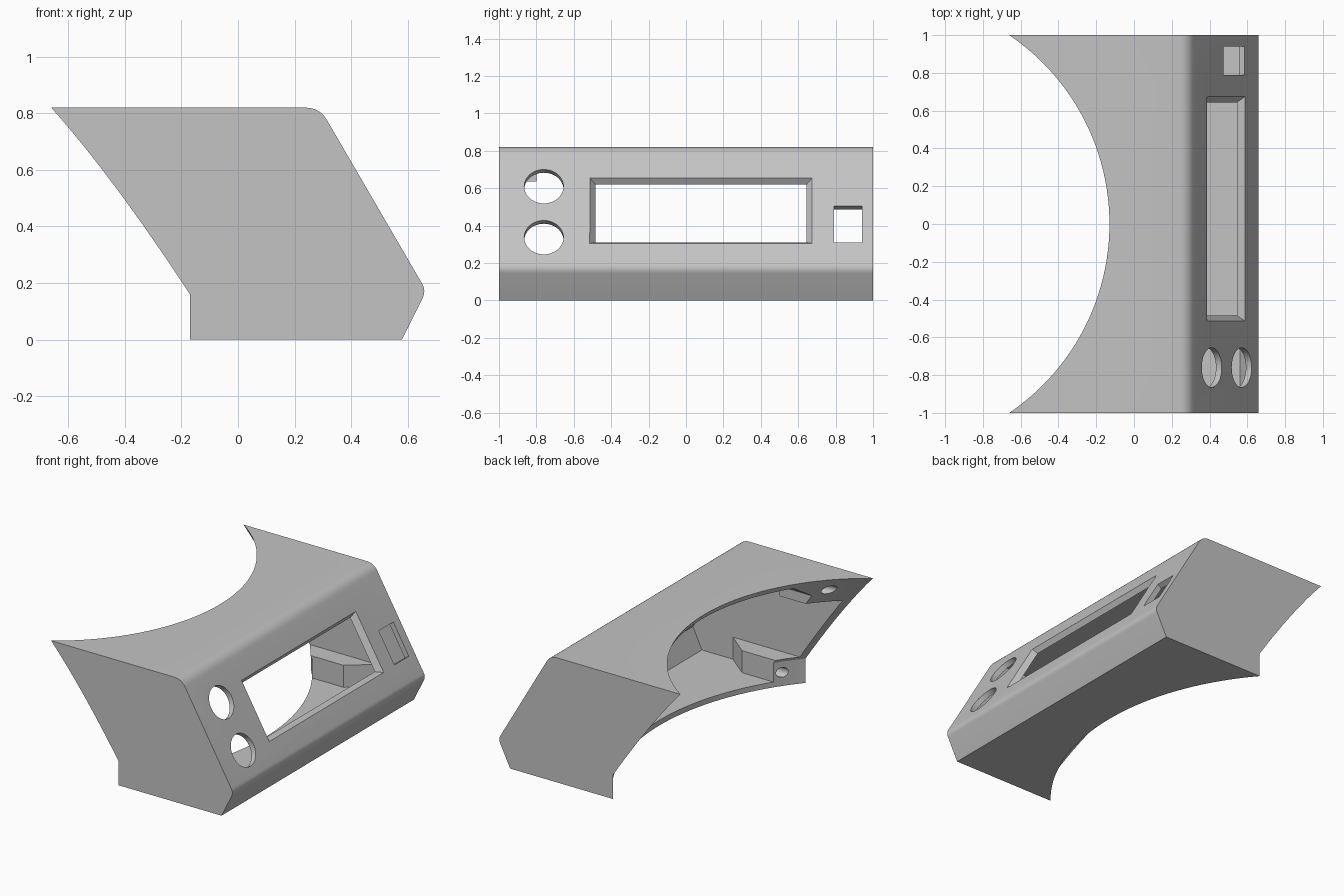
import bpy, bmesh, math
from mathutils import Matrix, Vector

cube = bpy.data.objects.get("Cube")
if cube:
    bpy.data.objects.remove(cube, do_unlink=True)

T = 0.035                       # wall thickness
SIN, COS = 0.5, 0.866           # tilt of the front panel
PANEL = Matrix(((0, -SIN, COS, 0.765), (1, 0, 0, 0), (0, COS, SIN, 0), (0, 0, 0, 1)))
ALONG_X = Matrix(((0, 0, 1, 0), (1, 0, 0, 0), (0, 1, 0, 0), (0, 0, 0, 1)))
ALONG_Y = Matrix(((1, 0, 0, 0), (0, 0, 1, 0), (0, 1, 0, 0), (0, 0, 0, 1)))

grey = bpy.data.materials.new("light grey plastic")
grey.use_nodes = True
grey.diffuse_color = (0.55, 0.55, 0.55, 1)
grey.node_tree.nodes["Principled BSDF"].inputs["Base Color"].default_value = (0.55, 0.55, 0.55, 1)


def loft(name, sections, frame=Matrix()):
    """Solid through matching loops, each given as (height, points)."""
    bm = bmesh.new()
    rings = [[bm.verts.new(frame @ Vector((u, v, h))) for u, v in pts] for h, pts in sections]
    for a, b in zip(rings, rings[1:]):
        for i in range(len(a)):
            j = (i + 1) % len(a)
            bm.faces.new((a[i], a[j], b[j], b[i]))
    bm.faces.new(rings[0])
    bm.faces.new(rings[-1])
    bmesh.ops.recalc_face_normals(bm, faces=bm.faces)
    mesh = bpy.data.meshes.new(name)
    bm.to_mesh(mesh)
    bm.free()
    obj = bpy.data.objects.new(name, mesh)
    bpy.context.collection.objects.link(obj)
    mesh.materials.append(grey)
    return obj


def prism(name, pts, low, high, frame=Matrix()):
    return loft(name, [(low, pts), (high, pts)], frame)


def circle(u, v, r, n=48):
    return [(u + r * math.cos(i * math.tau / n), v + r * math.sin(i * math.tau / n)) for i in range(n)]


def rect(u0, u1, v0, v1):
    return [(u0, v0), (u1, v0), (u1, v1), (u0, v1)]


def rounded(a, corner, b, length, steps=6):
    """Curve replacing a corner, starting at the given length from it."""
    c = Vector(corner)
    p = c + (Vector(a) - c).normalized() * length
    q = c + (Vector(b) - c).normalized() * length
    pts = [p.lerp(c, i / steps).lerp(c.lerp(q, i / steps), i / steps) for i in range(steps + 1)]
    return [tuple(v) for v in pts]


def cut(target, cutter):
    mod = target.modifiers.new("cut", 'BOOLEAN')
    mod.operation = 'DIFFERENCE'
    mod.solver = 'EXACT'
    mod.object = cutter
    bpy.context.view_layer.objects.active = target
    bpy.ops.object.modifier_apply(modifier=mod.name)
    bpy.data.objects.remove(cutter, do_unlink=True)


# Outer body: side profile extruded along y
base, nose, brow, rear = (0.58, 0), (0.666, 0.172), (0.289, 0.82), (-0.9, 0.82)
profile = [(-0.9, 0), base] + rounded(base, nose, brow, 0.03) + rounded(nose, brow, rear, 0.05) + [rear]
body = prism("enclosure_shell", profile, -1, 1, ALONG_Y)

# Hollow: inset profile, with the corner screw blocks left solid
inner = [(-1, T), (0.56, T), (0.625, 0.172), (0.269, 0.82 - T), (-1, 0.82 - T)]
hollow = prism("hollow", inner, T - 1, 1 - T, ALONG_Y)
for s in (-1, 1):
    low = [(-1.2, 0.84), (0.18, 0.84), (0.34, 0.97), (0.34, 1.1), (-1.2, 1.1)]
    cut(hollow, prism("low_block", [(x, s * y) for x, y in low], -0.1, 0.18))
    top = [(1.1, 0.635), (0.8, 0.635), (0.8, 0.7), (0.65, 0.8), (0.65, 0.9), (1.1, 0.9)]
    cut(hollow, prism("top_block", [(s * y, z) for y, z in top], -1.2, -0.12, ALONG_X))
cut(body, hollow)

# Rear scoop: cone on a straight round base
levels = [(-0.2, 1.538), (0.16, 1.538), (0.82, 1.208), (1.0, 1.118)]
cut(body, loft("rear_scoop", [(z, circle(-1.338, 0, r, 160)) for z, r in levels]))

# Front panel openings, cut square to the panel
for z in (0.337, 0.61):
    cut(body, prism("round_hole", circle(-0.76, z / COS, 0.105), -0.08, 0.05, PANEL))
cut(body, prism("square_hole", rect(0.79, 0.94, 0.31 / COS, 0.505 / COS), -0.08, 0.05, PANEL))


def window(k):
    """Window outline at k wall thicknesses below the surface."""
    return rect(-0.515 + 0.03 * k, 0.675 - 0.03 * k,
                (0.305 + 0.0225 * k) / COS, (0.655 - 0.0175 * k) / COS)


cut(body, loft("window", [(-T * k, window(k)) for k in (2, -1)], PANEL))

# Screw holes in the corner blocks
for s in (-1, 1):
    cut(body, prism("low_screw", circle(s * 0.885, 0.09, 0.032, 24), -0.6, 0.1, ALONG_X))
    cut(body, prism("top_screw", circle(s * 0.865, 0.735, 0.032, 24), -1, -0.2, ALONG_X))

# Smooth the curves, keep the edges sharp
bpy.ops.object.select_all(action='DESELECT')
body.select_set(True)
bpy.context.view_layer.objects.active = body
bpy.ops.object.shade_smooth_by_angle(angle=math.radians(20))
